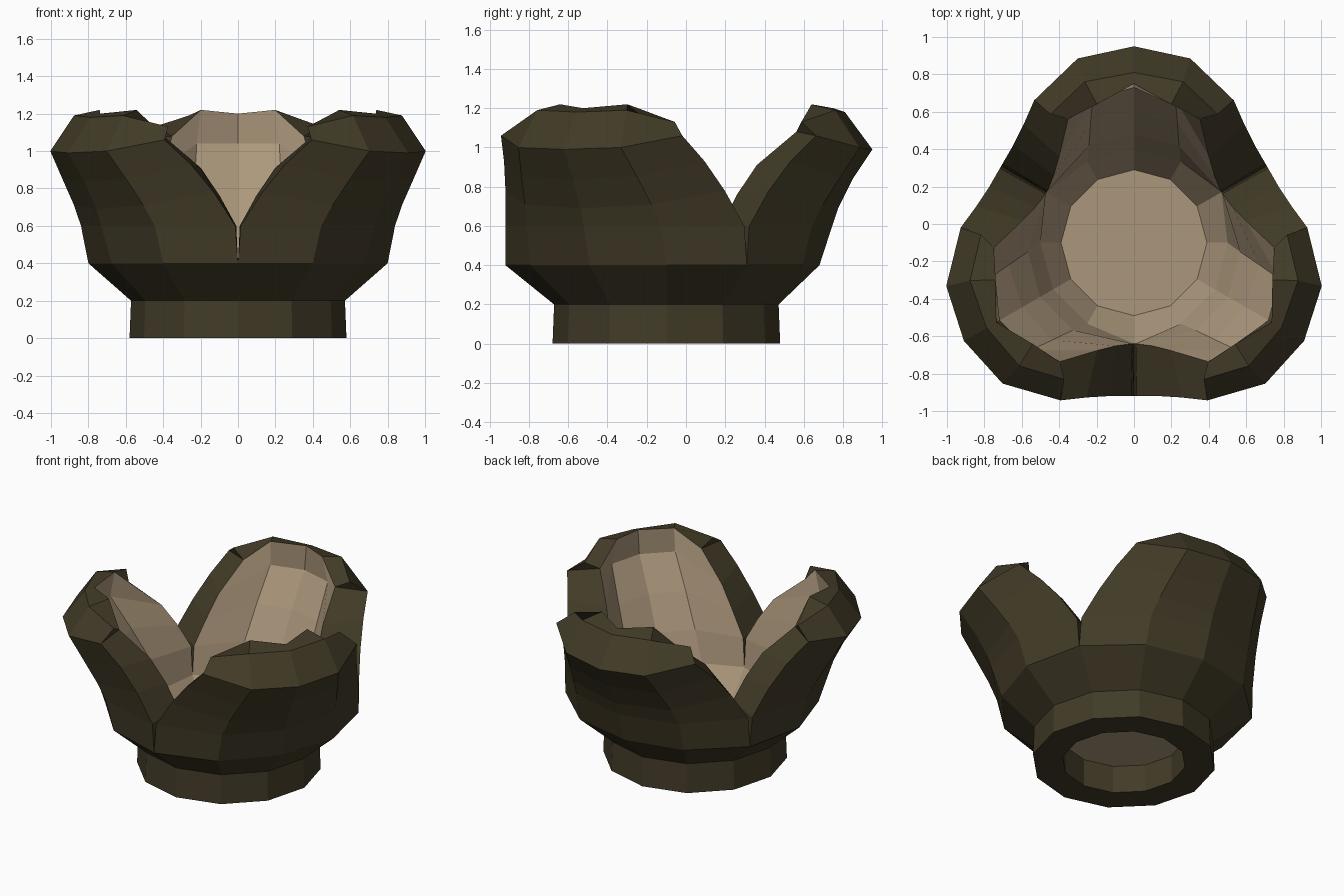
import bpy, bmesh, math

if "Cube" in bpy.data.objects:
    bpy.data.objects.remove(bpy.data.objects["Cube"])

CENTRE_Y = -0.1


def material(name, rgb):
    m = bpy.data.materials.new(name)
    m.diffuse_color = (*rgb, 1)
    m.use_nodes = True
    m.node_tree.nodes["Principled BSDF"].inputs["Base Color"].default_value = m.diffuse_color
    return m


OLIVE = material("dark olive", (0.054, 0.043, 0.020))
TAN = material("tan", (0.41, 0.31, 0.20))


def point(deg, r, z):
    a = math.radians(deg)
    return (r * math.cos(a), r * math.sin(a) + CENTRE_Y, z)


def finish(bm, name):
    bmesh.ops.remove_doubles(bm, verts=bm.verts, dist=0.0005)
    me = bpy.data.meshes.new(name)
    bm.to_mesh(me)
    bm.free()
    me.materials.append(OLIVE)
    me.materials.append(TAN)
    bpy.context.collection.objects.link(bpy.data.objects.new(name, me))


def add_face(bm, pts, mat=0):
    f = bm.faces.new([bm.verts.new(p) for p in pts])
    f.material_index = mat


def ring(r, z, r_petal=None, r_slit=None):
    # twelve corners; radius may differ under petal middles and slits
    radii = {3: r_petal or r, 1: r_slit or r}
    return [point(j * 30, radii.get(j % 4, r), z) for j in range(12)]


def lathe(bm, rings, mat):
    for a, b in zip(rings, rings[1:]):
        for j in range(12):
            k = (j + 1) % 12
            add_face(bm, (a[j], a[k], b[k], b[j]), mat)


# Hollow stand flaring out to the petals
bm = bmesh.new()
hole_top = ring(0.39, 0.19)
lathe(bm, [hole_top, ring(0.39, 0), ring(0.58, 0), ring(0.572, 0.2),
           ring(0.80, 0.4, 0.78, 0.82)], 0)
add_face(bm, hole_top[::-1], 1)
finish(bm, "stand")

# Inner bowl with flat floor
bm = bmesh.new()
floor = ring(0.39, 0.2)
lathe(bm, [ring(0.50, 0.4, 0.50, 0.54), floor], 1)
add_face(bm, floor, 1)
finish(bm, "bowl_floor")

# Petal columns as (angle from middle, radius, height):
# five points up the outside, the crest, five points down the inside
MIDDLE = [(0, .78, .4), (0, .845, .6), (0, .875, .69), (0, .95, .84), (0, 1.05, .99),
          (0, .91, 1.18),
          (0, .85, 1.2), (0, .83, 1.04), (0, .69, .82), (0, .58, .6), (0, .50, .4)]
FLANK = [(30, .80, .4), (28, .84, .6), (25, .88, .71), (21, .95, .85), (17, 1.03, 1.0),
         (17, .90, 1.19),
         (15, .766, 1.22), (16, .80, 1.04), (20, .68, .82), (25, .57, .6), (30, .50, .4)]
EDGE = [(60, .82, .4), (59, .82, .6), (51, .83, .78), (43, .865, .93), (35, .93, 1.06),
        (33, .82, 1.13),
        (28, .75, 1.08), (41, .61, .91), (50, .56, .76), (59, .54, .6), (60, .54, .4)]


def petal(name, heading):
    bm = bmesh.new()
    cols = [[point(heading + s * a, r, z) for a, r, z in col]
            for s, col in ((-1, EDGE), (-1, FLANK), (1, MIDDLE), (1, FLANK), (1, EDGE))]
    # outer skin, rolled rim and tan lining
    for c, d in zip(cols, cols[1:]):
        for i in range(10):
            add_face(bm, (c[i], d[i], d[i + 1], c[i + 1]), 1 if i >= 6 else 0)
    # thick side walls along the slits
    for col, step in ((cols[-1], 1), (cols[0], -1)):
        for k in range(4):
            add_face(bm, (col[k], col[10 - k], col[9 - k], col[k + 1])[::step])
        add_face(bm, (col[4], col[6], col[5])[::step])
    finish(bm, name)


for name, heading in (("back_petal", 90), ("left_petal", 210), ("right_petal", 330)):
    petal(name, heading)
